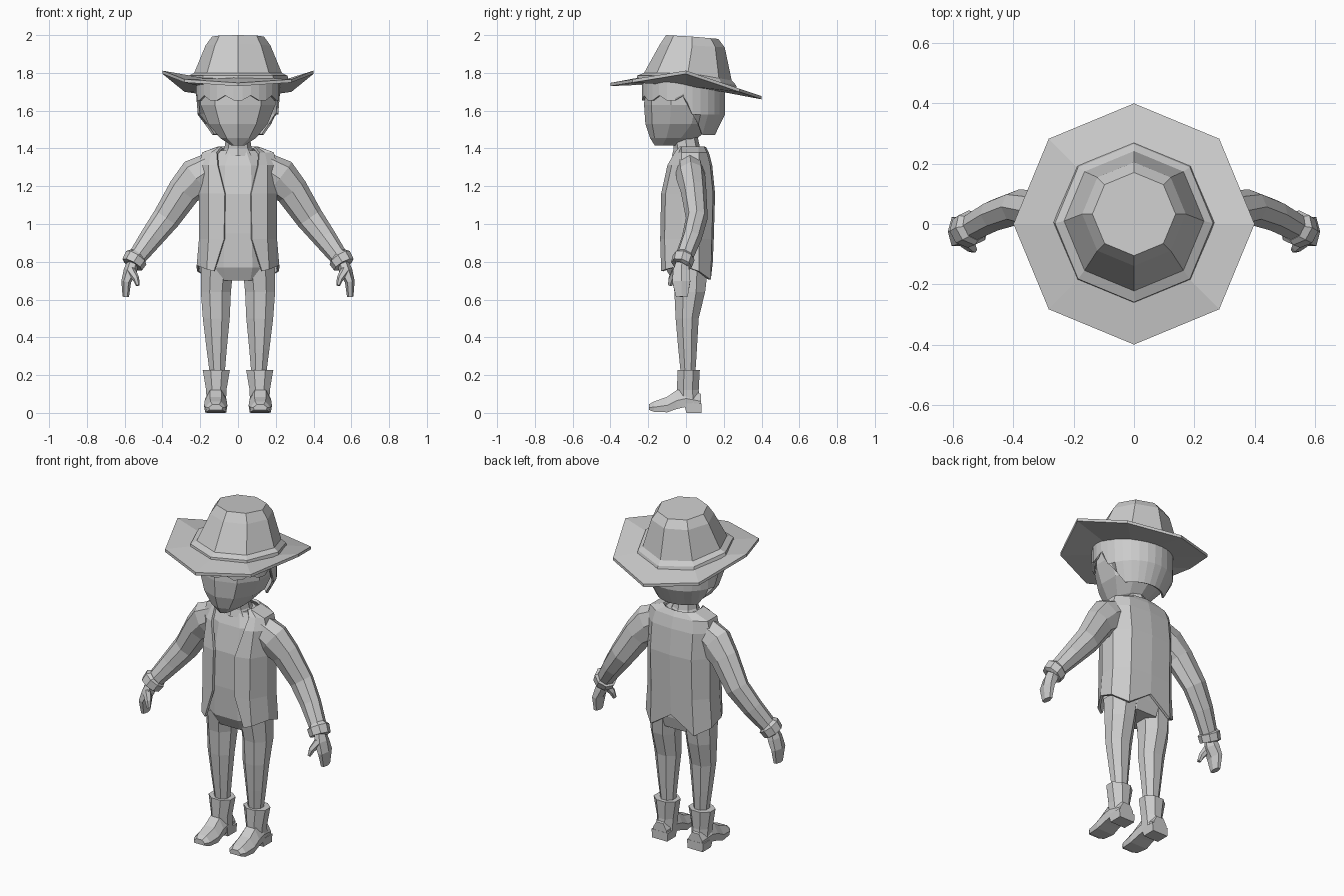
import bpy, bmesh, math
from mathutils import Vector

mat = bpy.data.materials.new("plain grey")
mat.diffuse_color = (0.6, 0.6, 0.6, 1)


def loft(name, rings, mirror=False, closed=True, caps=True, solid=0, col_range=None):
    """Skin a list of equal-length point rings into a flat-shaded object."""
    bm = bmesh.new()
    vs = [[bm.verts.new(p) for p in r] for r in rings]
    n = len(rings[0])
    for a, b in zip(vs, vs[1:]):
        for i in range(n if closed else n - 1):
            j = (i + 1) % n
            bm.faces.new((a[i], a[j], b[j], b[i]))
    if caps and closed:
        bm.faces.new(vs[0][::-1])
        bm.faces.new(vs[-1])
    bmesh.ops.recalc_face_normals(bm, faces=bm.faces)
    me = bpy.data.meshes.new(name)
    bm.to_mesh(me)
    bm.free()
    me.materials.append(mat)
    ob = bpy.data.objects.new(name, me)
    bpy.context.collection.objects.link(ob)
    if mirror:
        m = ob.modifiers.new("mirror", 'MIRROR')
        m.use_clip = True
        m.merge_threshold = 0.001
    if solid:
        s = ob.modifiers.new("thickness", 'SOLIDIFY')
        s.thickness, s.offset = solid, 0
    return ob


def ring(z, rx, y0, y1, n=8, cx=0, tilt=0, rot=0):
    """Level polygon spanning y0..y1; tilt slopes it along y."""
    cy, ry = (y0 + y1) / 2, (y1 - y0) / 2
    pts = []
    for i in range(n):
        a = 2 * math.pi * i / n + rot
        y = cy + ry * math.sin(a)
        pts.append(Vector((cx + rx * math.cos(a), y, z + tilt * y)))
    return pts


def tube(path, n=6):
    """Rings across a path of (point, radius across, radius in y)."""
    pts = [Vector(p[0]) for p in path]
    out = []
    for k, (p, rv, ry) in enumerate(path):
        t = (pts[min(k + 1, len(pts) - 1)] - pts[max(k - 1, 0)]).normalized()
        v = t.cross(Vector((0, 1, 0))).normalized()
        u = v.cross(t)
        out.append([pts[k] + v * rv * math.cos(2 * math.pi * i / n)
                    + u * ry * math.sin(2 * math.pi * i / n) for i in range(n)])
    return out


def fit_oct(w, back, zs, zf, zb, dz=0):
    """Octagonal hat ring with separate side, front and back heights."""
    out = []
    for i in range(8):
        a = math.pi * i / 4
        s = math.sin(a)
        z = zs + (abs(s) * ((zb if s > 0 else zf) - zs))
        out.append((w * math.cos(a), w * s + back, z + dz))
    return out


# hat: turned-up brim, then crown
loft("hat_brim", [fit_oct(0.2, 0, 1.73, 1.745, 1.70),
                  fit_oct(0.4, 0, 1.795, 1.73, 1.66),
                  fit_oct(0.4, 0, 1.812, 1.747, 1.677),
                  fit_oct(0.25, 0, 1.765, 1.775, 1.725)], caps=True)
loft("hat_crown", [fit_oct(0.268, 0.005, 1.765, 1.755, 1.705),
                   fit_oct(0.262, 0.003, 1.785, 1.785, 1.735),
                   fit_oct(0.232, 0.01, 1.80, 1.80, 1.76),
                   fit_oct(0.172, 0.033, 1.945, 1.95, 1.935),
                   fit_oct(0.138, 0.033, 1.992, 2.0, 1.98)])

# head and neck
loft("head", [ring(1.415, 0.035, -0.165, -0.05, 10, rot=math.pi / 10),
              ring(1.455, 0.10, -0.19, 0.06, 10, rot=math.pi / 10),
              ring(1.53, 0.165, -0.215, 0.16, 10, rot=math.pi / 10),
              ring(1.63, 0.208, -0.222, 0.19, 10, rot=math.pi / 10),
              ring(1.75, 0.212, -0.215, 0.195, 10, rot=math.pi / 10)])
loft("neck", [ring(1.36, 0.10, -0.075, 0.10), ring(1.40, 0.072, -0.065, 0.075),
              ring(1.47, 0.062, -0.07, 0.06)])

# hair: shell with a jagged fringe, longer at the back
hair = [[], [], []]
for i in range(30):
    a = 2 * math.pi * i / 30
    s, c = math.sin(a), math.cos(a)
    low = 1.655 + 0.025 * (i % 3 == 0) if s < 0.02 else 1.655 - 0.18 * min(1, s * 1.7)
    k = 1 - max(0, 1.6 - low) * 2.0
    for row, z, f in ((0, 1.76, 1.0), (1, max(1.665, low + 0.01), 1.0), (2, low, k)):
        hair[row].append((0.216 * c * f, -0.012 + 0.215 * s * f, z))
    if low < 1.6:
        hair[1][-1] = (0.212 * c, -0.012 + 0.213 * s, 1.58)
loft("hair", hair, caps=False, solid=0.012)

# shirt and hips
loft("shirt", [ring(z, w, f, b, 8, rot=math.pi / 8) for z, w, f, b in (
    (0.70, 0.17, -0.08, 0.11), (0.77, 0.20, -0.12, 0.13), (0.95, 0.19, -0.128, 0.135),
    (1.16, 0.19, -0.125, 0.14), (1.31, 0.18, -0.09, 0.12), (1.39, 0.11, -0.055, 0.09))])

# open jacket: half sections from the front edge round to the centre back
rows = []
for z, e, w, f, b in ((1.405, 0.085, 0.10, -0.03, 0.10), (1.375, 0.11, 0.185, -0.055, 0.115),
                      (1.31, 0.105, 0.20, -0.092, 0.132), (1.16, 0.068, 0.20, -0.125, 0.147),
                      (0.92, 0.072, 0.20, -0.13, 0.14), (0.75, 0.125, 0.212, -0.125, 0.135)):
    hem = (0, 0.01, 0.03, 0.0, -0.045, 0.05) if z == 0.75 else (0,) * 6
    sec = ((e, f), (max(e + 0.01, 0.76 * w), f + 0.022), (w, -0.02), (w, 0.065), (0.66 * w, b - 0.01), (0, b))
    rows.append([(x, y, z + h) for (x, y), h in zip(sec, hem)])
loft("jacket", rows, mirror=True, closed=False, solid=0.014)

# sleeves, cuffs, hands
loft("sleeve", tube([((0.13, 0.02, 1.30), 0.085, 0.075), ((0.215, 0.025, 1.245), 0.108, 0.078),
                     ((0.285, 0.04, 1.175), 0.088, 0.068), ((0.38, 0.057, 1.03), 0.074, 0.058),
                     ((0.46, 0.03, 0.925), 0.062, 0.053), ((0.545, -0.015, 0.81), 0.047, 0.047)], 8),
     mirror=True)
loft("cuff", tube([((0.53, -0.008, 0.83), 0.05, 0.05), ((0.538, -0.012, 0.822), 0.064, 0.06),
                   ((0.56, -0.024, 0.785), 0.06, 0.057), ((0.561, -0.025, 0.783), 0.04, 0.04)], 8),
     mirror=True)
loft("hand", tube([((0.555, -0.02, 0.80), 0.03, 0.034), ((0.57, -0.025, 0.75), 0.036, 0.05),
                   ((0.592, -0.025, 0.695), 0.026, 0.055), ((0.594, -0.022, 0.615), 0.017, 0.036)]),
     mirror=True)
loft("thumb", tube([((0.568, -0.05, 0.755), 0.026, 0.024), ((0.54, -0.075, 0.71), 0.018, 0.02),
                    ((0.53, -0.085, 0.675), 0.010, 0.012)]), mirror=True)

# trouser legs
loft("leg", [ring(z, w, f, b, 8, cx, rot=math.pi / 8) for z, cx, w, f, b in (
    (0.20, 0.11, 0.042, -0.03, 0.052), (0.34, 0.113, 0.058, -0.045, 0.062),
    (0.50, 0.115, 0.077, -0.06, 0.072), (0.64, 0.117, 0.086, -0.068, 0.108),
    (0.77, 0.11, 0.092, -0.09, 0.125))], mirror=True)

# boots: flared shaft, foot lofted from heel to toe, separate heel block
loft("boot_shaft", [ring(z, w, f, b, 8, 0.115, rot=math.pi / 8) for z, w, f, b in (
    (0.05, 0.056, -0.05, 0.08), (0.12, 0.058, -0.052, 0.072), (0.228, 0.078, -0.05, 0.078),
    (0.228, 0.06, -0.04, 0.065))], mirror=True)
foot = []
for y, w, lo, hi in ((0.08, 0.045, 0.03, 0.10), (0.0, 0.056, 0.032, 0.13), (-0.05, 0.058, 0.02, 0.12),
                     (-0.10, 0.062, 0.003, 0.085), (-0.17, 0.054, 0.006, 0.06), (-0.197, 0.036, 0.016, 0.045)):
    mid = lo + 0.45 * (hi - lo)
    foot.append([(0.118 + k * w, y, z) for k, z in (
        (-0.9, lo), (0.9, lo), (1, mid), (0.5, hi), (-0.5, hi), (-1, mid))])
loft("boot_foot", foot, mirror=True)
loft("boot_heel", [ring(z, w, f, b, 4, 0.117, rot=math.pi / 4) for z, w, f, b in (
    (0.0, 0.07, -0.015, 0.098), (0.05, 0.076, -0.03, 0.10))], mirror=True)
